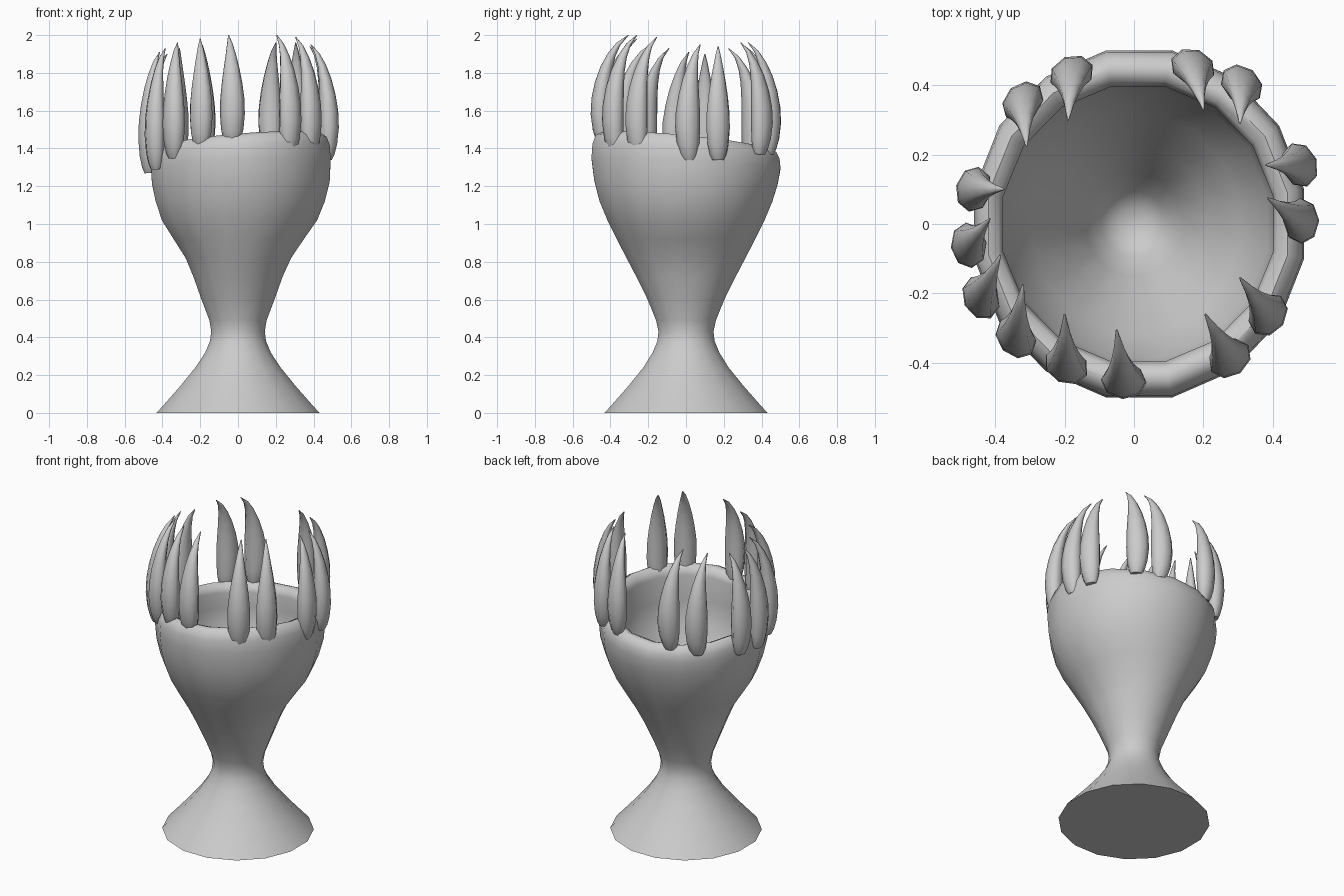
import bpy, bmesh, math
from mathutils import Vector

def loft(name, rings, angle):
    """Skin closed rings of points, capping both ends."""
    bm = bmesh.new()
    vs = [[bm.verts.new(p) for p in r] for r in rings]
    n = len(vs[0])
    for a, b in zip(vs, vs[1:]):
        for i in range(n):
            j = (i + 1) % n
            bm.faces.new((a[i], a[j], b[j], b[i]))
    bm.faces.new(vs[0][::-1])
    bm.faces.new(vs[-1])
    bmesh.ops.recalc_face_normals(bm, faces=bm.faces)
    me = bpy.data.meshes.new(name)
    bm.to_mesh(me)
    bm.free()
    ob = bpy.data.objects.new(name, me)
    bpy.context.collection.objects.link(ob)
    bpy.ops.object.select_all(action='DESELECT')
    ob.select_set(True)
    bpy.context.view_layer.objects.active = ob
    bpy.ops.object.shade_smooth_by_angle(angle=math.radians(angle))
    return ob

# Goblet body: z, x centre, x radius, y radius, share of the rim tilt
# goes up the outside, over the rim and down into the bowl
SIDES = 16
profile = [
    (0.00, 0, .435, .435, 0), (0.05, 0, .39, .39, 0), (0.14, 0, .31, .31, 0),
    (0.24, 0, .228, .228, 0), (0.32, 0, .175, .178, 0), (0.38, 0, .15, .153, 0),
    (0.43, 0, .143, .147, 0), (0.49, 0, .153, .16, 0), (0.60, 0, .195, .205, 0),
    (0.72, 0, .238, .265, 0), (0.82, .002, .282, .318, 0), (0.92, .004, .348, .37, 0),
    (1.02, .008, .415, .42, 0), (1.12, .012, .452, .462, 0), (1.22, .015, .475, .49, .2),
    (1.32, .015, .48, .505, .6), (1.38, .015, .475, .50, .9), (1.42, .013, .46, .482, 1),
    (1.435, .012, .435, .45, 1), (1.42, .012, .405, .415, 1), (1.38, .012, .393, .40, .9),
    (1.25, .01, .40, .415, .3), (1.10, .008, .38, .39, 0), (0.95, .004, .30, .32, 0),
    (0.80, 0, .21, .23, 0), (0.65, 0, .14, .15, 0), (0.55, 0, .095, .095, 0),
    (0.51, 0, .045, .045, 0)]
rings = []
for z, cx, rx, ry, tilt in profile:
    ring = []
    for i in range(SIDES):
        a = 2 * math.pi * (i + 0.5) / SIDES
        c, s = math.cos(a), math.sin(a)
        ring.append((cx + rx * c * 1.01, ry * s * 1.01, z + tilt * (.035 * c - .045 * s)))
    rings.append(ring)
loft("goblet_body", rings, 50)

# Claws round the rim: base x, y, bottom z, then tip x, y, z
claws = [
    (.17, .45, 1.37, .20, .33, 1.96), (.31, .40, 1.37, .305, .29, 1.96),
    (.475, .17, 1.34, .38, .17, 1.94), (.48, .01, 1.34, .385, .075, 1.95),
    (.385, -.26, 1.36, .305, -.155, 1.99), (.275, -.385, 1.37, .205, -.26, 2.0),
    (-.03, -.45, 1.42, -.05, -.305, 2.0), (-.195, -.405, 1.40, -.20, -.26, 1.98),
    (-.34, -.325, 1.35, -.32, -.175, 1.96), (-.44, -.21, 1.29, -.385, -.09, 1.93),
    (-.475, -.06, 1.27, -.415, .015, 1.91), (-.46, .10, 1.28, -.375, .10, 1.90),
    (-.32, .35, 1.33, -.31, .225, 1.93), (-.18, .43, 1.36, -.19, .30, 1.95)]
# height share, lean towards the tip, width share
shape = [(0, .1, .5), (.05, .07, .72), (.14, .02, .9), (.28, -.02, 1), (.42, 0, .97),
         (.56, .07, .83), (.7, .2, .63), (.82, .39, .42), (.92, .64, .23), (1, 1, .04)]
for k, (bx, by, bz, tx, ty, tz) in enumerate(claws):
    base, tip = Vector((bx, by, bz)), Vector((tx, ty, tz))
    out = Vector((bx, by, 0)).normalized()
    side = Vector((-out.y, out.x, 0))
    path = [Vector((bx + (tx - bx) * l, by + (ty - by) * l, bz + (tz - bz) * h))
            for h, l, w in shape]
    rings = []
    for j, (h, l, w) in enumerate(shape):
        # tilt each ring square to the path near the hooked tip
        d = (path[min(j + 1, len(path) - 1)] - path[max(j - 1, 0)]).normalized()
        u = (out - d * out.dot(d)).normalized()
        rings.append([path[j] + u * .052 * w * math.cos(a) + side * .066 * w * math.sin(a)
                      for a in (2 * math.pi * i / 8 for i in range(8))])
    loft(f"claw_{k + 1}", rings, 60)
